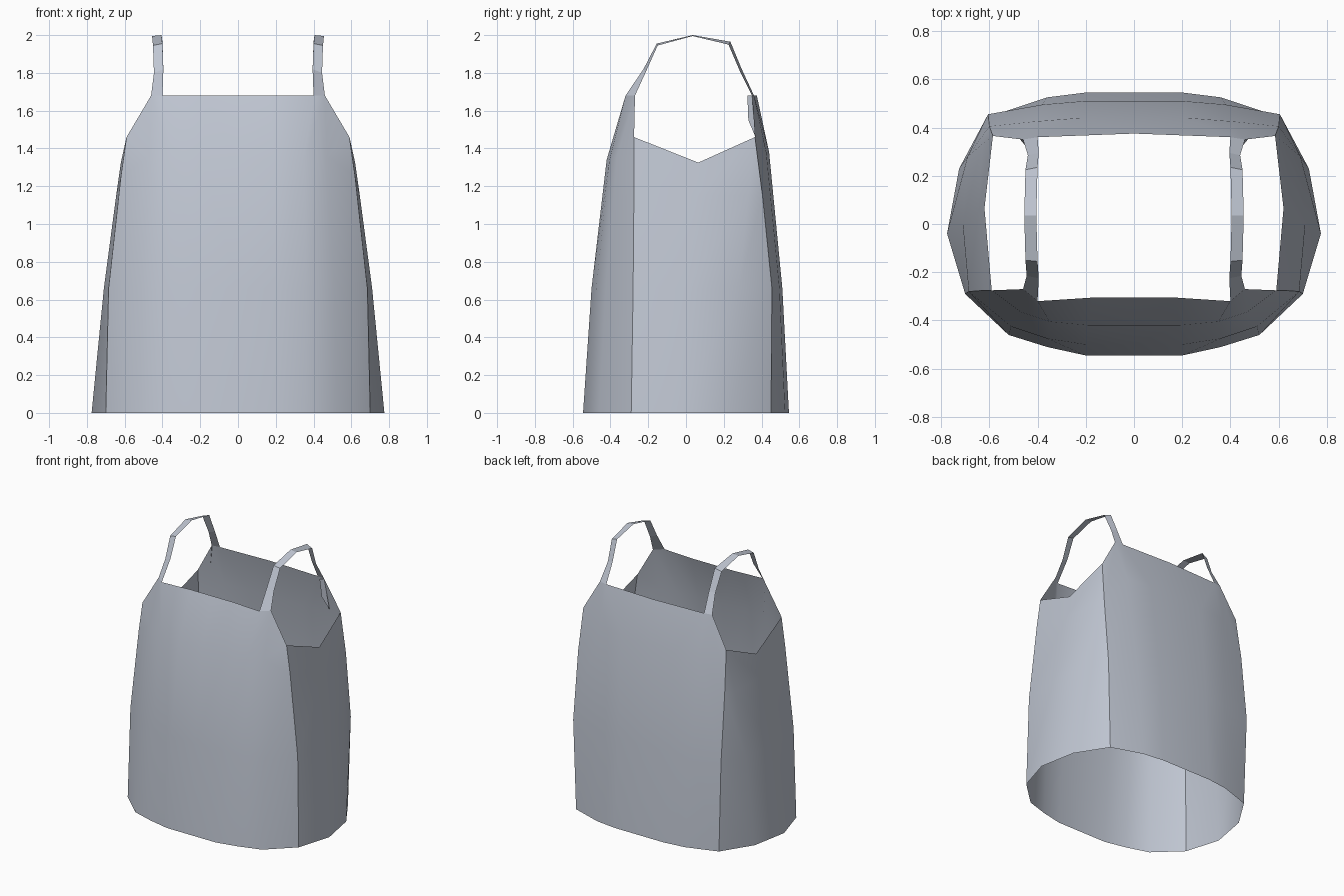
import bpy, bmesh

cube = bpy.data.objects.get("Cube")
if cube:
    bpy.data.objects.remove(cube, do_unlink=True)

# One pale blue-grey cloth colour
cloth = bpy.data.materials.new("pale_grey_cloth")
cloth.use_nodes = True
colour = (0.53, 0.57, 0.65, 1)
cloth.diffuse_color = colour
bsdf = cloth.node_tree.nodes["Principled BSDF"]
bsdf.inputs["Base Color"].default_value = colour
bsdf.inputs["Roughness"].default_value = 0.8


def loft(name, columns, sharp_columns=(), extra_faces=(), smooth=True):
    """Skin neighbouring columns of points into a sheet, mirrored across x = 0."""
    bm = bmesh.new()
    grid = [[bm.verts.new(p) for p in col] for col in columns]
    for a, b in zip(grid, grid[1:]):
        for i in range(len(a) - 1):
            bm.faces.new((a[i], b[i], b[i + 1], a[i + 1]))
    for pts in extra_faces:
        bm.faces.new([bm.verts.new(p) for p in pts])
    for f in bm.faces:
        f.smooth = smooth
    # Seam creases
    for c in sharp_columns:
        for lo, hi in zip(grid[c], grid[c][1:]):
            edge = bm.edges.get((lo, hi))
            if edge:
                edge.smooth = False
    bmesh.ops.remove_doubles(bm, verts=bm.verts, dist=0.0005)
    mesh = bpy.data.meshes.new(name)
    bm.to_mesh(mesh)
    bm.free()
    mesh.materials.append(cloth)
    ob = bpy.data.objects.new(name, mesh)
    bpy.context.collection.objects.link(ob)
    mirror = ob.modifiers.new("mirror", 'MIRROR')
    mirror.use_clip = True
    return ob


# Left half of the garment, columns from front centre round to back centre
body_columns = [
    [(0, -.545, 0), (0, -.50, .66), (0, -.42, 1.34), (0, -.305, 1.68)],
    [(.20, -.545, 0), (.20, -.50, .66), (.19, -.42, 1.34), (.17, -.305, 1.68)],
    [(.36, -.51, 0), (.36, -.475, .66), (.35, -.405, 1.34), (.40, -.32, 1.68)],
    [(.52, -.46, 0), (.51, -.425, .66), (.47, -.365, 1.36), (.46, -.27, 1.68)],
    [(.70, -.29, 0), (.685, -.28, .66), (.62, -.275, 1.25), (.59, -.275, 1.46)],
    [(.775, -.04, 0), (.71, .0, .66), (.645, .05, 1.15), (.62, .065, 1.325)],
    [(.725, .23, 0), (.69, .28, .66), (.63, .33, 1.15), (.585, .365, 1.46)],
    [(.585, .45, 0), (.605, .455, .66), (.60, .405, 1.15), (.585, .365, 1.46)],
    [(.36, .525, 0), (.38, .495, .66), (.41, .425, 1.38), (.46, .35, 1.68)],
    [(.20, .545, 0), (.20, .51, .66), (.22, .44, 1.38), (.40, .36, 1.68)],
    [(0, .545, 0), (0, .51, .66), (0, .44, 1.38), (0, .375, 1.68)],
]
loft("garment_body", body_columns, sharp_columns=(4, 7))

# Shoulder straps: inner and outer edges, front to back
inner_edge = [(.40, -.32, 1.68), (.395, -.225, 1.82), (.40, -.155, 1.955),
              (.405, .035, 2.0), (.40, .235, 1.965), (.395, .295, 1.82), (.40, .36, 1.68)]
outer_edge = [(.46, -.27, 1.68), (.445, -.215, 1.80), (.45, -.15, 1.945),
              (.455, .035, 1.995), (.45, .225, 1.95), (.44, .285, 1.81), (.46, .35, 1.68)]
# Loose tab of cloth inside the back of the armhole
tab = [(.46, .35, 1.68), (.44, .325, 1.68), (.455, .33, 1.55), (.49, .372, 1.45)]
loft("shoulder_straps", [inner_edge, outer_edge], extra_faces=[tab], smooth=False)
